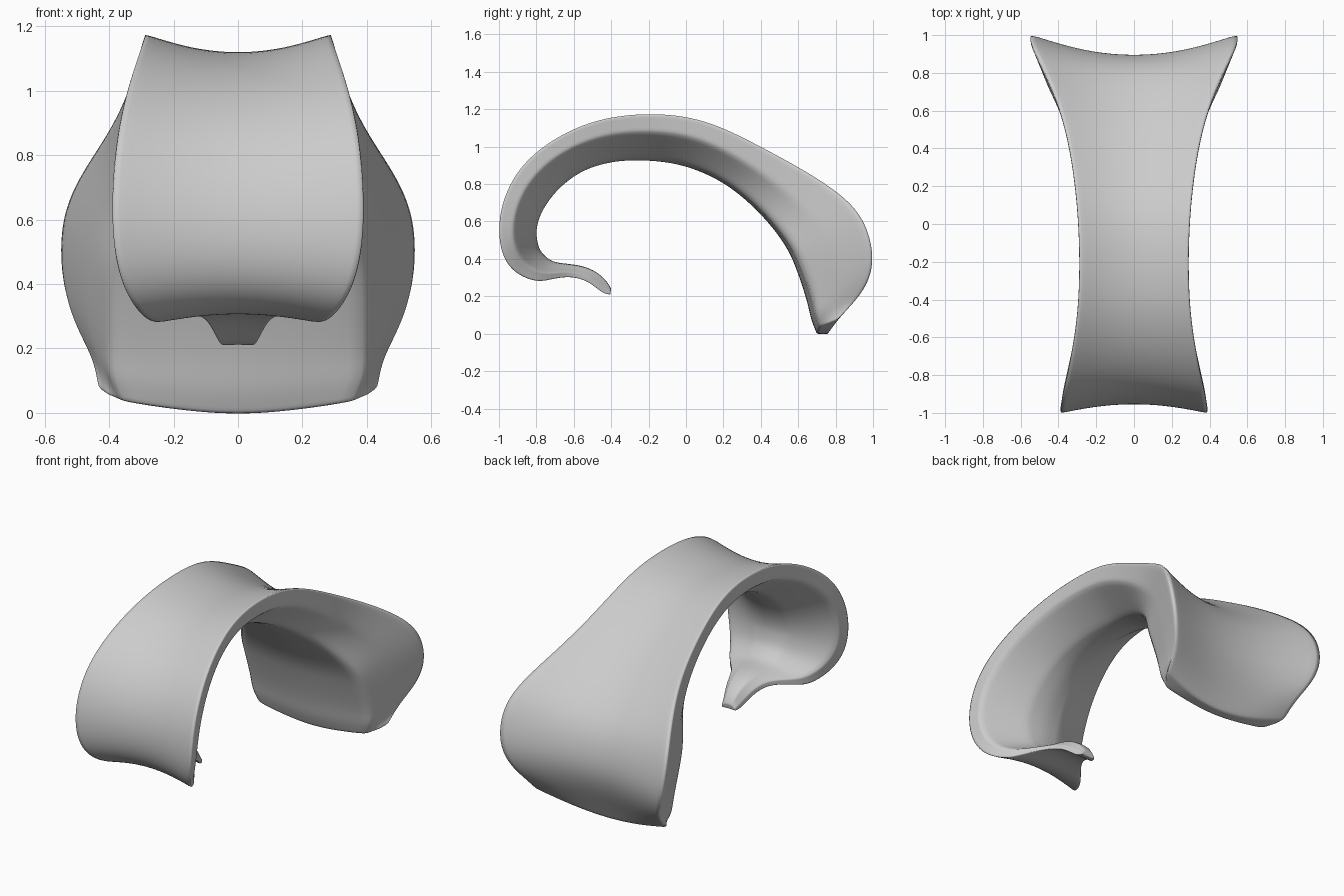
import bpy, bmesh
from mathutils import Vector

if "Cube" in bpy.data.objects:
    bpy.data.objects.remove(bpy.data.objects["Cube"])

# Stations along the strap, tab tip to back foot:
# outer edge y, z | inner centre y, z | half width
STATIONS = [Vector(s) for s in (
    (-0.405, 0.21, -0.40, 0.24, 0.045), (-0.45, 0.22, -0.435, 0.29, 0.06),
    (-0.52, 0.275, -0.51, 0.345, 0.09), (-0.62, 0.303, -0.61, 0.37, 0.13),
    (-0.72, 0.29, -0.70, 0.38, 0.21), (-0.80, 0.281, -0.75, 0.41, 0.265),
    (-0.90, 0.32, -0.785, 0.45, 0.315), (-0.97, 0.40, -0.80, 0.51, 0.36),
    (-1.0, 0.53, -0.80, 0.57, 0.387), (-0.98, 0.70, -0.77, 0.66, 0.39),
    (-0.89, 0.88, -0.69, 0.77, 0.373), (-0.72, 1.03, -0.56, 0.87, 0.338),
    (-0.48, 1.14, -0.40, 0.92, 0.302), (-0.20, 1.175, -0.24, 0.93, 0.291),
    (0.10, 1.14, -0.02, 0.905, 0.304), (0.40, 1.0, 0.22, 0.80, 0.345),
    (0.65, 0.865, 0.42, 0.625, 0.412), (0.86, 0.72, 0.54, 0.47, 0.505),
    (0.965, 0.575, 0.592, 0.36, 0.553), (1.002, 0.40, 0.63, 0.25, 0.548),
    (0.97, 0.25, 0.655, 0.15, 0.505), (0.90, 0.12, 0.672, 0.06, 0.455),
    (0.81, 0.0, 0.70, -0.018, 0.435))]


def section(s):
    """Ring of points: flared outer face, rim wall, sloped side, inner ridge."""
    oy, oz, iy, iz, w = s
    back = min(1, max(0, (oy - 0.1) / 0.7))
    rear = min(1, max(0, (oy - 0.3) / 0.6))
    foot = max(0, min(1, (0.45 - oz) / 0.4)) if oy > 0.7 else 0
    tab = min(1, max(0, (oy + 0.75) / 0.2)) if oz < 0.4 and oy < 0 else 0
    flat = 0.3 + (0.395 / w - 0.3) * rear if rear else 0.3 + 0.25 * tab
    sag = (0.25 + 0.05 * back + 0.2 * foot ** 2) * (1 - 0.85 * tab)

    def pt(x, f):
        lift = 0.075 * foot ** 2 * x * x
        return Vector((x * w, oy + (iy - oy) * f, oz + (iz - oz) * f + lift))
    ring = [pt(x, sag * (1 - x * x)) for x in (-1, -0.5, 0, 0.5, 1)]
    rim_f = 0.4 + 0.1 * back * (1 - foot)
    rim_x = 1 - (1 - flat) * rim_f * (0.12 + 0.88 * rear)
    inner_f = 0.96 - 0.06 * foot
    ring += [pt(rim_x, rim_f), pt(flat, inner_f), pt(0, 1.05),
             pt(-flat, inner_f), pt(-rim_x, rim_f)]
    return ring


# Offset the stations so the subdivided surface passes through them
path = [s.copy() for s in STATIONS]
for i in range(1, len(path) - 1):
    a, b, c = STATIONS[i - 1:i + 2]
    path[i] = b - (a - 2 * b + c) / 6

# Loft the strap
bm = bmesh.new()
rings = [[bm.verts.new(p) for p in section(s)] for s in path]
n = len(rings[0])
for r0, r1 in zip(rings, rings[1:]):
    for k in range(n):
        j = (k + 1) % n
        bm.faces.new((r0[k], r0[j], r1[j], r1[k]))

# Close both ends with strips between outer and inner faces
for r in (rings[0], rings[-1]):
    for quad in ((0, 1, 8, 9), (1, 2, 7, 8), (2, 3, 6, 7), (3, 4, 5, 6)):
        bm.faces.new([r[k] for k in quad])
bmesh.ops.recalc_face_normals(bm, faces=bm.faces)

# Semi-sharp rims, inner folds and ends
crease = bm.edges.layers.float.new("crease_edge")
for r0, r1 in zip(rings, rings[1:]):
    for k, amount in ((0, 0.65), (4, 0.65), (5, 0.6), (9, 0.6), (6, 0.5), (8, 0.5)):
        bm.edges.get((r0[k], r1[k]))[crease] = amount
for r in (rings[0], rings[-1]):
    for k in range(n):
        bm.edges.get((r[k], r[(k + 1) % n]))[crease] = 0.5

mesh = bpy.data.meshes.new("curved_strap")
bm.to_mesh(mesh)
bm.free()
strap = bpy.data.objects.new("curved_strap", mesh)
bpy.context.collection.objects.link(strap)
for p in mesh.polygons:
    p.use_smooth = True
sub = strap.modifiers.new("smooth", 'SUBSURF')
sub.levels = sub.render_levels = 3
